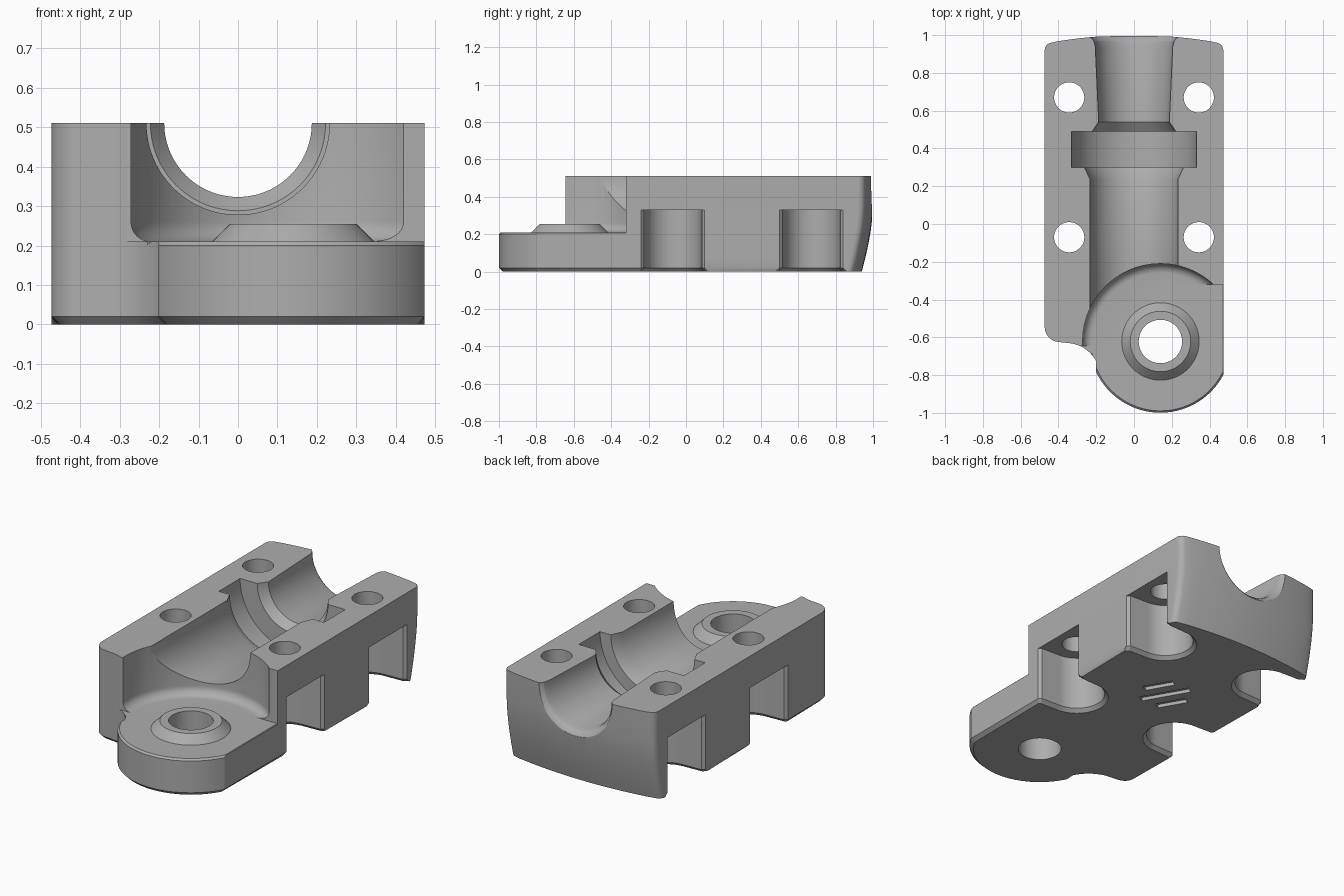
import bpy, bmesh, math
from mathutils import Vector, Matrix

if "Cube" in bpy.data.objects:
    bpy.data.objects.remove(bpy.data.objects["Cube"])

grey = bpy.data.materials.new("plain_grey")
grey.use_nodes = True
COLOUR = (0.42, 0.42, 0.42, 1)
grey.diffuse_color = COLOUR
grey.node_tree.nodes["Principled BSDF"].inputs["Base Color"].default_value = COLOUR


def loft(name, rings):
    """Closed solid through matching rings of 3D points."""
    bm = bmesh.new()
    loops = [[bm.verts.new(p) for p in ring] for ring in rings]
    n = len(loops[0])
    for a, b in zip(loops, loops[1:]):
        for i in range(n):
            j = (i + 1) % n
            bm.faces.new((a[i], a[j], b[j], b[i]))
    bm.faces.new(loops[0][::-1])
    bm.faces.new(loops[-1])
    bmesh.ops.recalc_face_normals(bm, faces=bm.faces)
    mesh = bpy.data.meshes.new(name)
    bm.to_mesh(mesh)
    bm.free()
    mesh.materials.append(grey)
    obj = bpy.data.objects.new(name, mesh)
    bpy.context.collection.objects.link(obj)
    return obj


def arc(cx, cy, r, start, end, steps):
    angles = [math.radians(start + (end - start) * i / steps) for i in range(steps + 1)]
    return [(cx + r * math.cos(a), cy + r * math.sin(a)) for a in angles]


def turned(name, profile, x=0, y=0, sides=96):
    """Solid of revolution about z from (radius, height) pairs."""
    return loft(name, [[(px, py, h) for px, py in arc(x, y, r, 0, 360, sides)[:-1]]
                       for r, h in profile])


def box(name, lo, hi):
    return loft(name, [[(x, y, z) for x, y in ((lo[0], lo[1]), (hi[0], lo[1]),
                                               (hi[0], hi[1]), (lo[0], hi[1]))]
                       for z in (lo[2], hi[2])])


def offset(points, d):
    """Move a counter-clockwise outline inwards by d."""
    out = []
    for i, p in enumerate(points):
        a, p, b = Vector(points[i - 1]), Vector(p), Vector(points[(i + 1) % len(points)])
        u, v = (p - a).normalized(), (b - p).normalized()
        n1, n2 = Vector((-u.y, u.x)), Vector((-v.y, v.x))
        out.append(tuple(p + (n1 + n2) * d / (1 + n1.dot(n2))))
    return out


def combine(target, tool, operation="DIFFERENCE"):
    mod = target.modifiers.new(tool.name, "BOOLEAN")
    mod.operation = operation
    mod.solver = "EXACT"
    mod.object = tool
    bpy.context.view_layer.objects.active = target
    bpy.ops.object.modifier_apply(modifier=mod.name)
    bpy.data.objects.remove(tool)


TOP, FLOOR, HALF = 0.51, 0.21, 0.473
LUG_X, LUG_Y, LUG_R = 0.14, -0.622, 0.377

# Body outline: rounded lug, bowed back, rounded corners
flat_angle = math.degrees(math.acos((HALF - LUG_X) / LUG_R))
outline = arc(LUG_X, LUG_Y, LUG_R, 205, 360 - flat_angle, 40)
outline += arc(HALF - 0.04, 0.92, 0.04, 0, 75, 6)
outline += [(x / 20, 1 - 0.2 * (x / 20) ** 2) for x in range(8, -9, -1)]
outline += arc(0.04 - HALF, 0.92, 0.04, 105, 180, 6)
outline += arc(0.08 - HALF, -0.545, 0.08, 180, 265, 8)
outline += arc(-0.36, -0.81, 0.18, 85, 27, 10)

# Body block with a chamfered base and a back that leans in below
rings = []
for z in (0, 0.02, 0.07, 0.12, 0.17, 0.22, 0.28, 0.35, TOP):
    lean = 0.06 * (max(0, 0.35 - z) / 0.35) ** 1.6
    inner = offset(outline, max(0, 0.02 - z))
    rings.append([(px, py - lean, z) if py > 0.85 else (qx, qy, z)
                  for (px, py), (qx, qy) in zip(outline, inner)])
body = loft("bearing_block", rings)

# Recess above the lug, with a filleted foot
fillet = [(0.362 + h, FLOOR + 0.05 - k) for h, k in arc(0, 0, 0.05, 90, 0, 8)]
combine(body, turned("lug_recess", fillet + [(0.412, 0.7)], LUG_X, LUG_Y))
combine(body, box("side_recess", (LUG_X, -1.1, FLOOR), (0.6, -0.32, 0.7)))
combine(body, box("front_recess", (-0.6, -1.1, FLOOR), (0.6, -0.645, 0.7)))

# Chamfer round the top of the lug and along its flat side
wedge = ((-0.02, 0.01), (0.03, 0.01), (0.03, -0.04))
edge = []
for x, y in arc(LUG_X, LUG_Y, 1, 190, 340, 60):
    edge.append([(LUG_X + (x - LUG_X) * (LUG_R + r), LUG_Y + (y - LUG_Y) * (LUG_R + r),
                  FLOOR + h) for r, h in wedge])
combine(body, loft("lug_chamfer", edge))
combine(body, loft("flat_chamfer", [[(HALF + r * 0.9 + 0.006, y, FLOOR + h) for r, h in wedge]
                                    for y in (-1, -0.32)]))

# Raised conical seat and its through hole
combine(body, turned("seat", [(0.215, 0.2), (0.16, 0.255)], LUG_X, LUG_Y), "UNION")
combine(body, turned("seat_hole", [(0.115, -0.1), (0.115, 0.4)], LUG_X, LUG_Y))

# Stepped bore along the block, flared at the back
bore = turned("bore", [(0.232, -1.2), (0.232, 0.235), (0.262, 0.3), (0.33, 0.3),
                       (0.33, 0.49), (0.222, 0.49), (0.187, 0.54), (0.205, 0.94),
                       (0.213, 0.97), (0.23, 0.99), (0.26, 1.005), (0.26, 1.1)])
bore.data.transform(Matrix.Translation((0, 0, TOP)) @ Matrix.Rotation(-math.pi / 2, 4, "X"))
combine(body, bore)

# Bolt holes over side pockets open to the base and flanks
for side in (-1, 1):
    for y in (-0.07, 0.67):
        combine(body, turned("bolt_hole", [(0.08, 0.1), (0.08, 0.7)], side * 0.343, y, 48))
        plan = [(0.6, -0.17), (0.6, 0.17), (HALF, 0.17), (0.458, 0.155)]
        plan += arc(0.343, 0, 0.15, 90, 270, 32) + [(0.458, -0.155), (HALF, -0.17)]
        combine(body, loft("bolt_pocket", [
            [(side * px, y + py, z) for px, py in offset(plan, -d)]
            for z, d in ((-0.01, 0.03), (0.02, 0), (0.33, 0))]))

# Shallow slanted grooves under the base
for shift, length in ((-0.1, 0.17), (0, 0.28), (0.1, 0.17)):
    groove = box("groove", (-length / 2, -0.022, -0.05), (length / 2, 0.022, 0.02))
    groove.data.transform(Matrix.Translation((0, 0.26, 0)) @ Matrix.Rotation(math.radians(120), 4, "Z")
                          @ Matrix.Translation((0, shift, 0)))
    combine(body, groove)

# Smooth curves, crisp edges
bpy.ops.object.select_all(action="DESELECT")
body.select_set(True)
bpy.context.view_layer.objects.active = body
bpy.ops.object.shade_smooth_by_angle(angle=math.radians(25))
